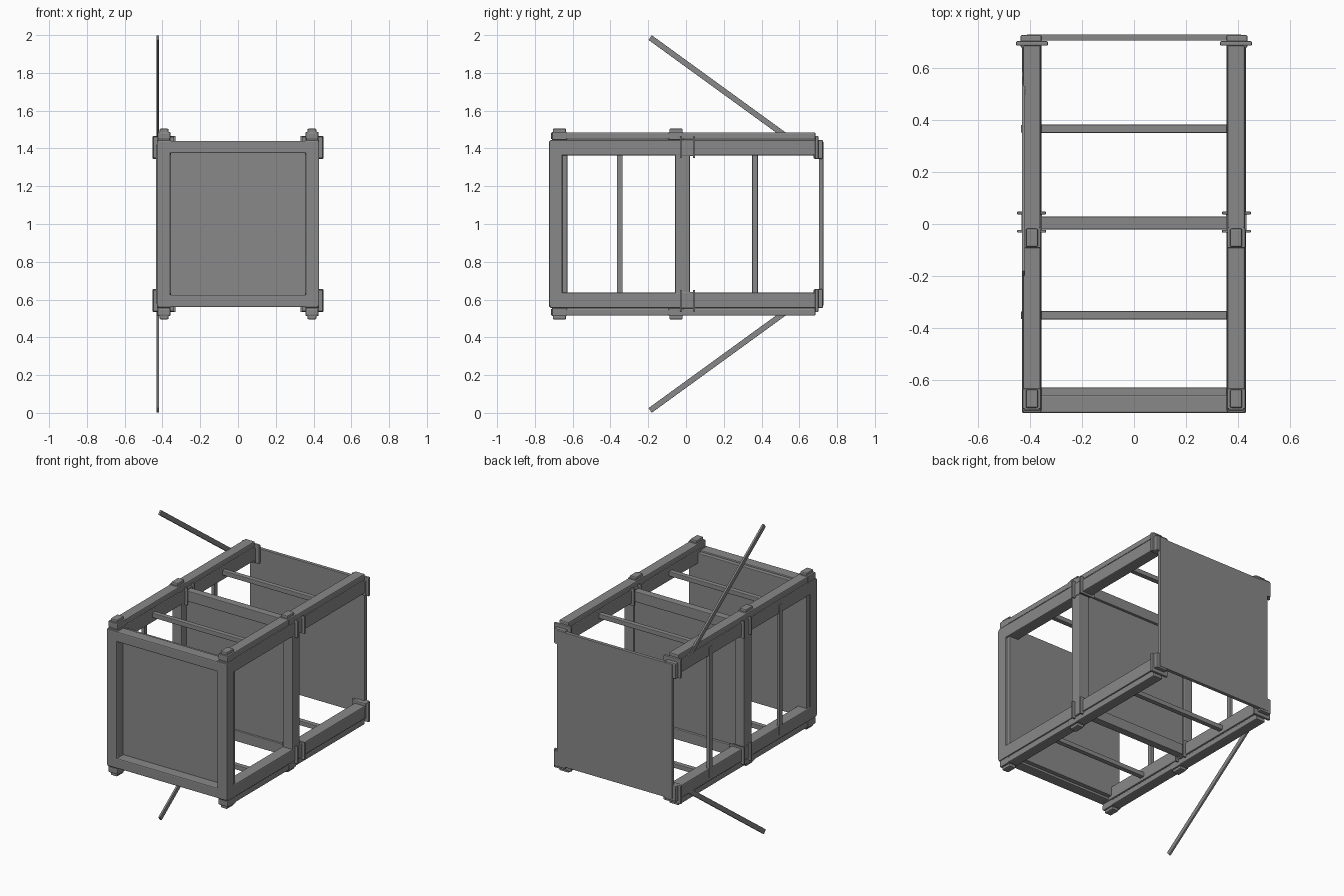
import bpy, math
from mathutils import Vector

if "Cube" in bpy.data.objects:
    bpy.data.objects.remove(bpy.data.objects["Cube"])

# Dark grey metal shared by every part
metal = bpy.data.materials.new("dark_grey")
metal.diffuse_color = (0.25, 0.25, 0.25, 1)
metal.use_nodes = True
metal.node_tree.nodes["Principled BSDF"].inputs["Base Color"].default_value = metal.diffuse_color


def box(name, x, y, z, bevel=0.004):
    """Bevelled box from (min, max) ranges on each axis."""
    x, y, z = sorted(x), sorted(y), sorted(z)
    bpy.ops.mesh.primitive_cube_add(size=1)
    ob = bpy.context.object
    ob.name = name
    ob.data.materials.append(metal)
    lo, hi = Vector((x[0], y[0], z[0])), Vector((x[1], y[1], z[1]))
    for v in ob.data.vertices:
        v.co = [(lo[i] + hi[i]) / 2 + v.co[i] * (hi[i] - lo[i]) for i in range(3)]
    if bevel:
        m = ob.modifiers.new("bevel", "BEVEL")
        m.width = bevel
        m.segments = 2
    return ob


def corner_box(name, x, y, z, bevel=0.004):
    """Four copies: left/right about x = 0 and top/bottom about z = 1."""
    for sx, side in ((-1, "left"), (1, "right")):
        for sz, level in ((-1, "lower"), (1, "upper")):
            box(f"{level}_{side}_{name}", [sx * v for v in x], y,
                [1 + sz * (v - 1) for v in z], bevel)


def level_box(name, x, y, z, bevel=0.004):
    """Two copies mirrored about z = 1."""
    for sz, level in ((-1, "lower"), (1, "upper")):
        box(f"{level}_{name}", x, y, [1 + sz * (v - 1) for v in z], bevel)


# Long side rails with a grooved outer strip
corner_box("rail", (0.355, 0.43), (-0.72, 0.69), (1.363, 1.445), 0.006)
corner_box("rail_neck", (0.364, 0.422), (-0.71, 0.685), (1.435, 1.455), 0)
corner_box("rail_strip", (0.358, 0.425), (-0.715, 0.685), (1.449, 1.485), 0.006)

# Caps on the strips, at the front end and near the middle
for y0, where in ((-0.705, "front"), (-0.088, "middle")):
    corner_box(where + "_cap_base", (0.358, 0.427), (y0 - 0.004, y0 + 0.074), (1.445, 1.488))
    corner_box(where + "_cap", (0.368, 0.415), (y0, y0 + 0.07), (1.48, 1.505), 0.006)

# Front frame and its recessed panel
for sx, side in ((-1, "left"), (1, "right")):
    box(f"front_{side}_post", (sx * 0.357, sx * 0.43), (-0.725, -0.655), (0.565, 1.44), 0.006)
    box(f"middle_{side}_post", (sx * 0.36, sx * 0.428), (-0.058, 0.021), (0.6, 1.4), 0.006)
level_box("front_beam", (-0.425, 0.425), (-0.725, -0.655), (1.375, 1.44), 0.006)
box("front_panel", (-0.42, 0.42), (-0.66, -0.628), (0.575, 1.43))

# Middle cross beams and panel
level_box("middle_beam", (-0.36, 0.36), (-0.021, 0.028), (1.37, 1.438))
box("middle_panel", (-0.37, 0.37), (-0.008, 0.012), (0.6, 1.4), 0)

# Thin cross rods, and the upright rods on the left side only
for y, where in ((-0.35, "front"), (0.365, "rear")):
    level_box(where + "_cross_rod", (-0.36, 0.36), (y - 0.016, y + 0.016), (1.395, 1.425))
    box(where + "_upright_rod", (-0.434, -0.412), (y - 0.015, y + 0.015), (0.58, 1.42), 0.003)

# Middle clamps: core with a flange on each side
corner_box("clamp", (0.352, 0.432), (-0.028, 0.045), (1.36, 1.447))
for y, where in ((-0.028, "front"), (0.042, "rear")):
    corner_box(where + "_clamp_flange", (0.338, 0.448), (y - 0.005, y + 0.005), (1.35, 1.462), 0.002)

# Back panel and corner brackets
box("back_panel", (-0.41, 0.41), (0.704, 0.727), (0.568, 1.435), 0.002)
corner_box("back_bracket", (0.355, 0.435), (0.676, 0.725), (1.345, 1.445), 0.006)
corner_box("back_bracket_flange", (0.33, 0.452), (0.684, 0.701), (1.345, 1.466))

# Slanted braces on the left side
for sz, level in ((-1, "lower"), (1, "upper")):
    tip, root = Vector((-0.424, -0.19, 1.987)), Vector((-0.424, 0.58, 1.428))
    d = root - tip
    ob = box(f"{level}_brace", (-0.0065, 0.0065), (-d.length / 2, d.length / 2), (-0.015, 0.015), 0.002)
    mid = (tip + root) / 2
    ob.location = (mid.x, mid.y, 1 + sz * (mid.z - 1))
    ob.rotation_euler.x = sz * math.atan2(d.z, d.y)
